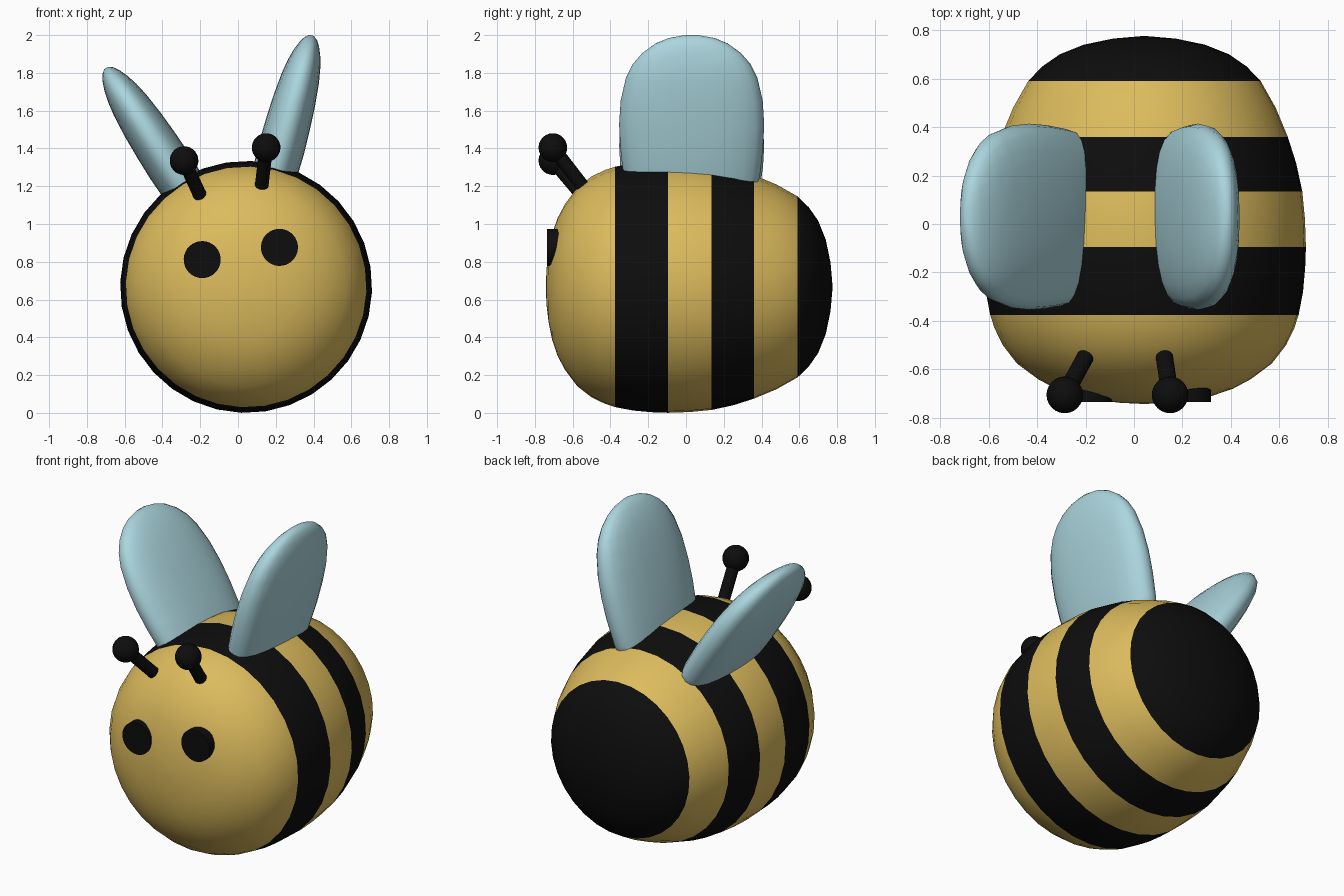
import bpy, bmesh, math
from mathutils import Matrix, Vector

if "Cube" in bpy.data.objects:
    bpy.data.objects.remove(bpy.data.objects["Cube"])

# Body-centred frame, rolled slightly about the body's long axis
FRAME = Matrix.Translation((0.043, 0, 0.667)) @ Matrix.Rotation(math.radians(-9), 4, 'Y')


def material(name, color):
    m = bpy.data.materials.new(name)
    m.diffuse_color = (*color, 1)
    m.use_nodes = True
    m.node_tree.nodes["Principled BSDF"].inputs["Base Color"].default_value = m.diffuse_color
    return m


YELLOW = material("honey_yellow", (0.72, 0.50, 0.11))
BLACK = material("black", (0.004, 0.004, 0.004))
BLUE = material("pale_blue", (0.41, 0.67, 0.73))


def finish(name, bm, mats, mirror=False, angle=60):
    bmesh.ops.recalc_face_normals(bm, faces=bm.faces)
    mesh = bpy.data.meshes.new(name)
    bm.to_mesh(mesh)
    bm.free()
    obj = bpy.data.objects.new(name, mesh)
    bpy.context.collection.objects.link(obj)
    for m in mats:
        mesh.materials.append(m)
    obj.matrix_world = FRAME
    if mirror:
        obj.modifiers.new("mirror", 'MIRROR').use_mirror_merge = False
    bpy.ops.object.select_all(action='DESELECT')
    obj.select_set(True)
    bpy.context.view_layer.objects.active = obj
    bpy.ops.object.shade_smooth_by_angle(angle=math.radians(angle))
    return obj


def loft(bm, rings):
    """Skin closed rings of points and cap both ends."""
    loops = [[bm.verts.new(p) for p in ring] for ring in rings]
    n = len(loops[0])
    for a, b in zip(loops, loops[1:]):
        for i in range(n):
            j = (i + 1) % n
            bm.faces.new((a[i], a[j], b[j], b[i]))
    bm.faces.new(loops[0])
    bm.faces.new(loops[-1])


def tube(bm, start, end, radius, sides=16):
    axis = Vector(end) - Vector(start)
    mat = (Matrix.Translation((Vector(start) + Vector(end)) / 2)
           @ axis.to_track_quat('Z', 'Y').to_matrix().to_4x4())
    bmesh.ops.create_cone(bm, cap_ends=True, segments=sides, radius1=radius,
                          radius2=radius, depth=axis.length, matrix=mat)


# Body: lathed profile (y, radius), with rings at the stripe borders
PROFILE = [(-.742, .015), (-.738, .10), (-.727, .19), (-.709, .28), (-.68, .365), (-.64, .44),
           (-.575, .527), (-.5, .585), (-.43, .619), (-.375, .637), (-.28, .655), (-.18, .664),
           (-.095, .667), (.02, .663), (.135, .652), (.25, .627), (.36, .592), (.48, .542),
           (.59, .48), (.65, .422), (.70, .35), (.74, .25), (.765, .13), (.775, .015)]
BANDS = [(-.375, -.095), (.135, .36), (.59, 1)]
bm = bmesh.new()
SIDES = 32
loft(bm, [[(r * math.cos(math.tau * i / SIDES), y, r * math.sin(math.tau * i / SIDES))
           for i in range(SIDES)] for y, r in PROFILE])
for f in bm.faces:
    y = f.calc_center_median().y
    f.material_index = int(any(lo < y < hi for lo, hi in BANDS))
finish("body", bm, [YELLOW, BLACK])

# Wings: superellipse sections (distance along wing, half width, half thickness)
SECTIONS = [(-.05, .34, .11), (.05, .362, .119), (.2, .378, .123), (.33, .384, .120),
            (.46, .376, .114), (.585, .348, .102), (.66, .312, .089), (.72, .262, .073),
            (.77, .195, .053), (.80, .125, .034), (.817, .04, .012)]
ROOT = Vector((.219, .03, .514))
TILT = math.radians(24)
ALONG = Vector((math.sin(TILT), 0, math.cos(TILT)))
ACROSS = Vector((math.cos(TILT), 0, -math.sin(TILT)))


def section(s, w, t, n=24, power=2 / 2.3):
    pts = []
    for i in range(n):
        c, d = math.cos(math.tau * i / n), math.sin(math.tau * i / n)
        u = math.copysign(abs(c) ** power, c) * w
        v = math.copysign(abs(d) ** power, d) * t
        pts.append(ROOT + ALONG * s + Vector((0, u, 0)) + ACROSS * v)
    return pts


bm = bmesh.new()
loft(bm, [section(*s) for s in SECTIONS])
finish("wings", bm, [BLUE], mirror=True, angle=80)

# Eyes: flat discs set into the face
bm = bmesh.new()
tube(bm, (.207, -.735, .179), (.207, -.60, .179), .098, 32)
finish("eyes", bm, [BLACK], mirror=True, angle=30)

# Antennae: stem with a ball on the end
bm = bmesh.new()
tube(bm, (.155, -.52, .48), (.22, -.705, .712), .036)
finish("antenna_stems", bm, [BLACK], mirror=True, angle=40)
bm = bmesh.new()
bmesh.ops.create_uvsphere(bm, u_segments=24, v_segments=12, radius=.076,
                          matrix=Matrix.Translation((.22, -.705, .712)))
finish("antenna_tips", bm, [BLACK], mirror=True)
